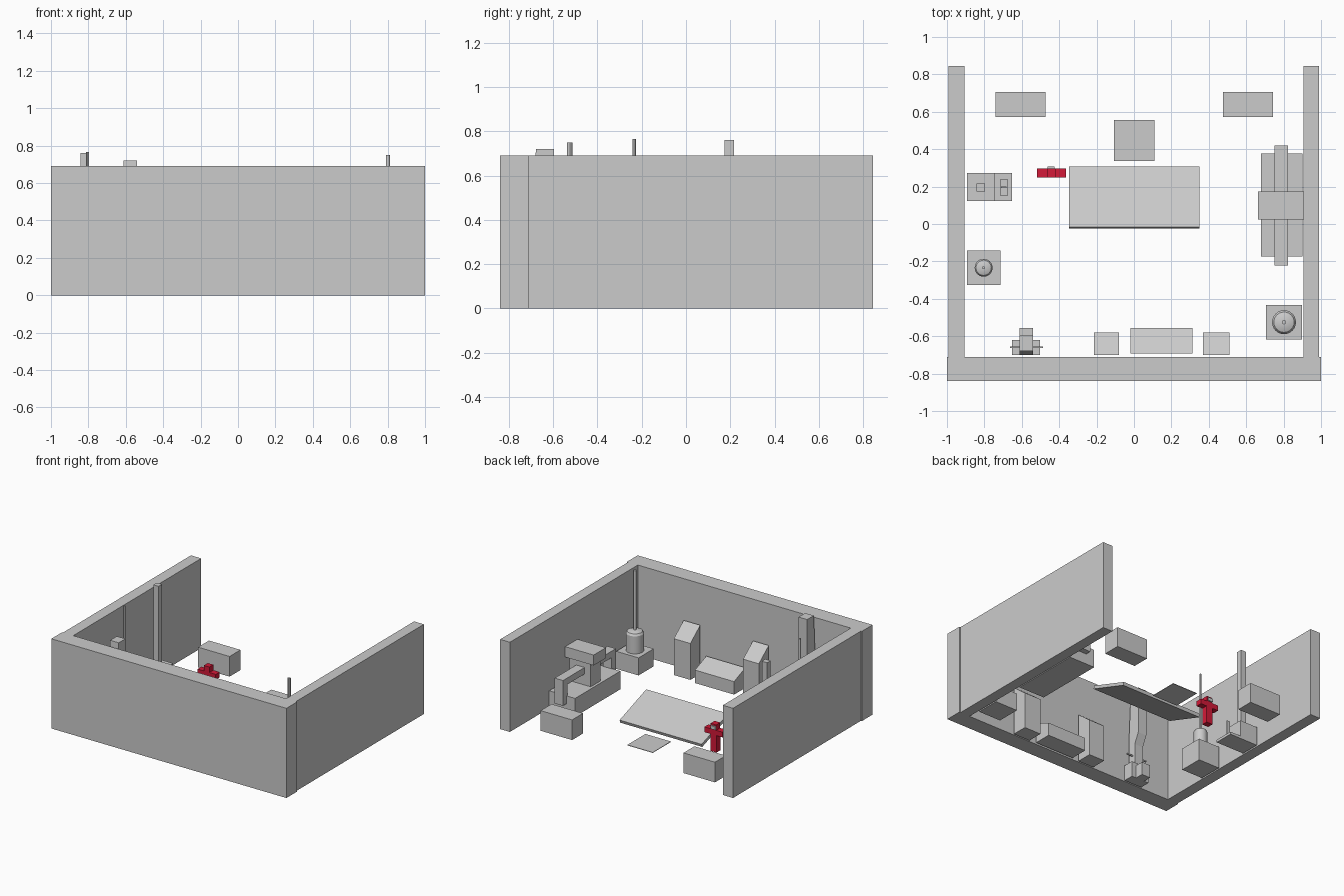
import bpy, bmesh, math

if "Cube" in bpy.data.objects:
    bpy.data.objects.remove(bpy.data.objects["Cube"])

red = bpy.data.materials.new("red")
red.diffuse_color = (0.65, 0.01, 0.04, 1)
red.use_nodes = True
red.node_tree.nodes["Principled BSDF"].inputs["Base Color"].default_value = red.diffuse_color


def finish(name, bm, mat=None):
    bmesh.ops.recalc_face_normals(bm, faces=bm.faces)
    me = bpy.data.meshes.new(name)
    bm.to_mesh(me)
    bm.free()
    ob = bpy.data.objects.new(name, me)
    bpy.context.collection.objects.link(ob)
    if mat:
        me.materials.append(mat)
    return ob


def extrude_x(name, x0, x1, profile, mat=None):
    """Side profile of (y, z) points extruded from x0 to x1."""
    bm = bmesh.new()
    a = [bm.verts.new((x0, y, z)) for y, z in profile]
    b = [bm.verts.new((x1, y, z)) for y, z in profile]
    bm.faces.new(a)
    bm.faces.new(b[::-1])
    n = len(profile)
    for i in range(n):
        j = (i + 1) % n
        bm.faces.new((a[i], b[i], b[j], a[j]))
    return finish(name, bm, mat)


def box(name, x0, x1, y0, y1, z0, z1, mat=None):
    return extrude_x(name, x0, x1, [(y0, z0), (y1, z0), (y1, z1), (y0, z1)], mat)


def lathe(name, cx, cy, profile, n=24):
    """Round part from (radius, z) points, bottom to top."""
    bm = bmesh.new()
    rings = [[bm.verts.new((cx + r * math.cos(2 * math.pi * i / n),
                            cy + r * math.sin(2 * math.pi * i / n), z))
              for i in range(n)] for r, z in profile]
    for lo, hi in zip(rings, rings[1:]):
        for i in range(n):
            j = (i + 1) % n
            bm.faces.new((lo[i], lo[j], hi[j], hi[i]))
    bm.faces.new(rings[0])
    bm.faces.new(rings[-1])
    ob = finish(name, bm)
    bpy.ops.object.select_all(action='DESELECT')
    ob.select_set(True)
    bpy.context.view_layer.objects.active = ob
    bpy.ops.object.shade_smooth_by_angle(angle=math.radians(30))
    return ob


# Walls: open at the back, no floor
box("front_wall", -1, 1, -0.84, -0.71, 0, 0.69)
box("left_wall", -0.992, -0.905, -0.71, 0.845, 0, 0.69)
box("right_wall", 0.907, 0.99, -0.71, 0.845, 0, 0.69)

# Low boxes beside the entrance
for side, x in (("left", -0.607), ("right", 0.609)):
    box(side + "_back_box", x - 0.134, x + 0.134, 0.573, 0.706, 0, 0.155)

# Tilted board and floor mat
extrude_x("tilted_board", -0.348, 0.35,
          [(-0.024, 0.125), (0.299, 0.012), (0.307, 0.035), (-0.016, 0.148)])
box("floor_mat", -0.107, 0.109, 0.337, 0.557, 0, 0.004)

# Standing figure
box("figure_body", -0.468, -0.415, 0.249, 0.297, 0, 0.135, red)
box("figure_arms", -0.519, -0.364, 0.249, 0.297, 0.13, 0.17, red)
box("figure_head", -0.465, -0.418, 0.249, 0.297, 0.17, 0.212, red)
box("figure_visor", -0.463, -0.425, 0.297, 0.307, 0.175, 0.2)

# Left station: cabinet, step, tall column and small blade
box("left_cabinet", -0.893, -0.743, 0.123, 0.273, 0, 0.145)
box("left_step", -0.743, -0.652, 0.123, 0.273, 0, 0.02)
box("left_column", -0.842, -0.797, 0.174, 0.217, 0.145, 0.76)
box("step_plate", -0.717, -0.674, 0.152, 0.238, 0.02, 0.032)
box("step_blade", -0.71, -0.682, 0.192, 0.2, 0.032, 0.155)

# Round canisters with thin pipes on plinths
for side, x, y, hx, r, p, z0, z1, top in (
        ("left", -0.804, -0.234, 0.09, 0.048, 0.008, 0.17, 0.315, 0.765),
        ("right", 0.802, -0.525, 0.095, 0.064, 0.012, 0.135, 0.295, 0.75)):
    box(side + "_plinth", x - hx, x + hx, y - 0.092, y + 0.092, 0, z0)
    lathe(side + "_canister", x, y,
          [(r, z0), (r, z1 - 0.4 * r), (r * 0.85, z1 - 0.17 * r),
           (r * 0.55, z1 - 0.05 * r), (p, z1)])
    lathe(side + "_pipe", x, y, [(p, z1 - 0.01), (p, top)], 12)

# Consoles along the front wall, with sloping tops
for name, x0, x1, y0, y1, zl, zh in (
        ("left_console", -0.214, -0.08, -0.70, -0.58, 0.28, 0.375),
        ("right_console", 0.369, 0.51, -0.70, -0.58, 0.28, 0.375),
        ("low_console", -0.02, 0.313, -0.693, -0.556, 0.1, 0.155)):
    extrude_x(name, x0, x1, [(y0, 0), (y1, 0), (y1, zl), (y0, zh)])

# Corner machine: base, front step, leaning column and cross handle
box("corner_base", -0.652, -0.502, -0.70, -0.62, 0, 0.12)
box("corner_step", -0.613, -0.54, -0.62, -0.556, 0, 0.1)
extrude_x("corner_column", -0.613, -0.54,
          [(-0.70, 0.12), (-0.635, 0.12), (-0.635, 0.28), (-0.597, 0.36),
           (-0.597, 0.72), (-0.678, 0.72), (-0.70, 0.3)])
box("corner_handle", -0.663, -0.487, -0.664, -0.656, 0.19, 0.2)

# Right machine: bed, column, head and rail with end posts
box("machine_bed", 0.68, 0.9, -0.174, 0.377, 0, 0.14)
box("machine_column", 0.70, 0.88, 0.04, 0.158, 0.14, 0.33)
box("machine_head", 0.664, 0.906, 0.024, 0.174, 0.32, 0.4)
box("machine_rail", 0.752, 0.823, -0.222, 0.421, 0.225, 0.275)
for side, y in (("front", -0.195), ("back", 0.394)):
    box("rail_post_" + side, 0.752, 0.823, y - 0.027, y + 0.027, 0.08, 0.225)
